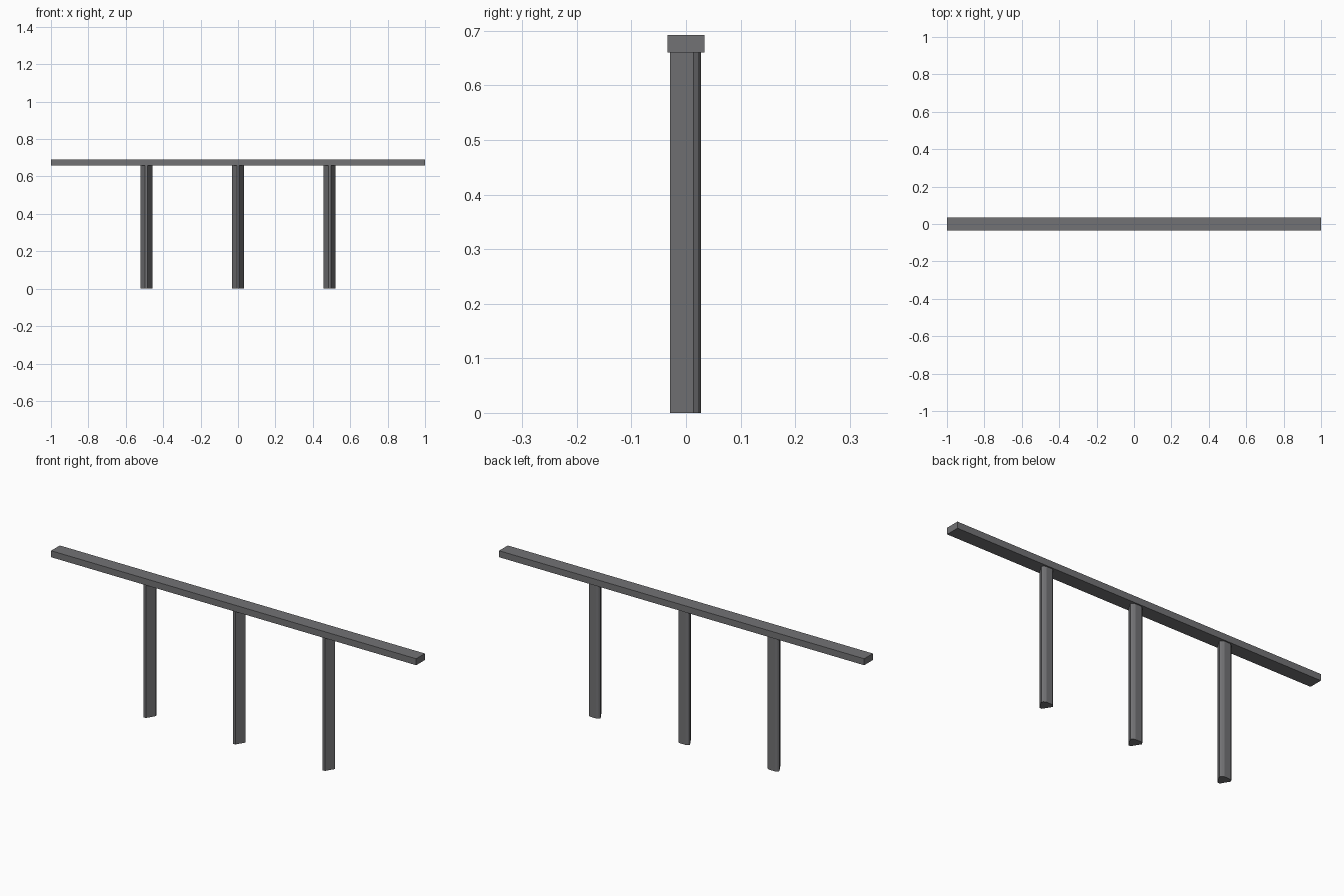
import bpy

if "Cube" in bpy.data.objects:
    bpy.data.objects.remove(bpy.data.objects["Cube"])

grey = bpy.data.materials.new("dark grey")
grey.diffuse_color = (0.17, 0.17, 0.178, 1)
grey.use_nodes = True
grey.node_tree.nodes["Principled BSDF"].inputs["Base Color"].default_value = grey.diffuse_color


def prism(name, profile, z0, z1, x=0.0):
    """Extrude a counter-clockwise xy outline from z0 to z1."""
    n = len(profile)
    verts = [(px + x, py, z) for z in (z0, z1) for px, py in profile]
    faces = [tuple(reversed(range(n))), tuple(range(n, 2 * n))]
    faces += [(i, (i + 1) % n, n + (i + 1) % n, n + i) for i in range(n)]
    mesh = bpy.data.meshes.new(name)
    mesh.from_pydata(verts, [], faces)
    mesh.materials.append(grey)
    obj = bpy.data.objects.new(name, mesh)
    bpy.context.collection.objects.link(obj)
    return obj


# Posts: split-log wedge, blunt edge at the front and a rounded back
right_half = [(0.006, -0.029), (0.032, 0.014), (0.027, 0.022), (0.016, 0.0275)]
wedge = right_half + [(-x, y) for x, y in reversed(right_half)]
for label, x in (("left", -0.49), ("middle", 0.0), ("right", 0.49)):
    prism(label + "_post", wedge, 0, 0.66, x)

# Top rail
prism("top_rail", [(-1, -0.034), (1, -0.034), (1, 0.034), (-1, 0.034)], 0.66, 0.692)
